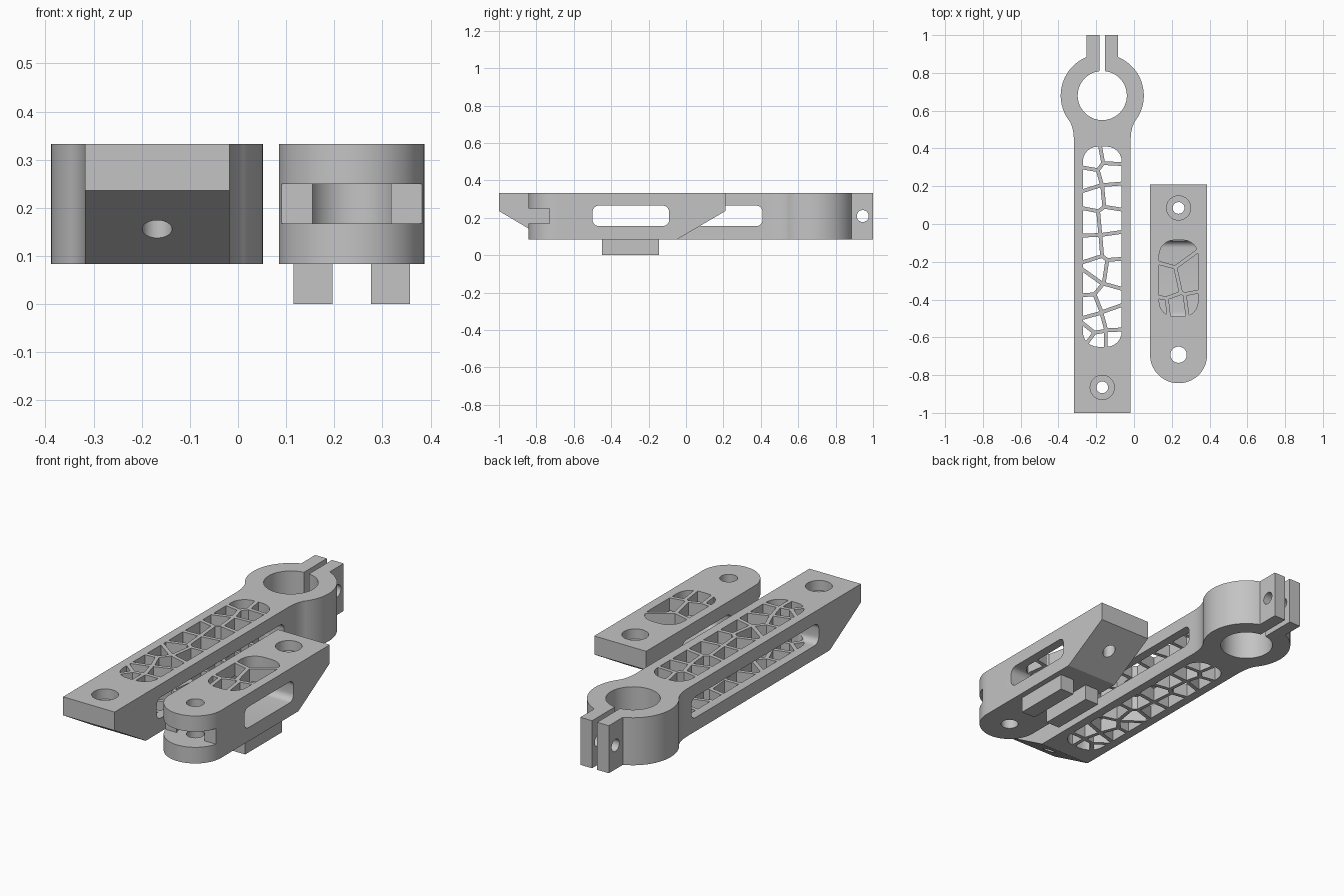
import bpy, bmesh, math
from mathutils import Vector

if "Cube" in bpy.data.objects:
    bpy.data.objects.remove(bpy.data.objects["Cube"])

Z0, Z1 = 0.083, 0.333          # underside and top of both arms
AX, BX = -0.168, 0.236         # centre lines of the two arms

grey = bpy.data.materials.new("plain grey")
grey.diffuse_color = (0.55, 0.55, 0.55, 1)
grey.use_nodes = True
grey.node_tree.nodes["Principled BSDF"].inputs["Base Color"].default_value = grey.diffuse_color


def prisms(name, outlines, lo, hi, axis="z"):
    """Extrude 2D outlines along z (x, y) or along x (y, z) into one object."""
    bm = bmesh.new()
    for pts in outlines:
        def place(p, h):
            return (p[0], p[1], h) if axis == "z" else (h, p[0], p[1])
        a = [bm.verts.new(place(p, lo)) for p in pts]
        b = [bm.verts.new(place(p, hi)) for p in pts]
        bm.faces.new(a[::-1])
        bm.faces.new(b)
        for i in range(len(pts)):
            j = (i + 1) % len(pts)
            bm.faces.new((a[i], a[j], b[j], b[i]))
    bmesh.ops.recalc_face_normals(bm, faces=bm.faces)
    me = bpy.data.meshes.new(name)
    bm.to_mesh(me)
    bm.free()
    ob = bpy.data.objects.new(name, me)
    bpy.context.collection.objects.link(ob)
    me.materials.append(grey)
    return ob


def arc(cx, cy, r, a0, a1, n):
    return [(cx + r * math.cos(math.radians(a0 + (a1 - a0) * i / n)),
             cy + r * math.sin(math.radians(a0 + (a1 - a0) * i / n))) for i in range(n + 1)]


def circle(cx, cy, r, n=40):
    return arc(cx, cy, r, 0, 360, n)[:-1]


def rect(x0, x1, y0, y1):
    return [(x0, y0), (x1, y0), (x1, y1), (x0, y1)]


def round_rect(x0, x1, y0, y1, r, n=6):
    return (arc(x1 - r, y1 - r, r, 0, 90, n) + arc(x0 + r, y1 - r, r, 90, 180, n)
            + arc(x0 + r, y0 + r, r, 180, 270, n) + arc(x1 - r, y0 + r, r, 270, 360, n))


def cut(ob, outlines, lo, hi, axis="z"):
    """Subtract prisms from an object."""
    tool = prisms("cutter", outlines, lo, hi, axis)
    tool.hide_render = True
    m = ob.modifiers.new("cut", "BOOLEAN")
    m.operation, m.solver, m.object = "DIFFERENCE", "EXACT", tool
    bpy.context.view_layer.objects.active = ob
    bpy.ops.object.modifier_apply(modifier=m.name)
    bpy.data.objects.remove(tool)


def clip(poly, mid, n):
    """Keep the part of a convex polygon behind the line through mid."""
    out = []
    for i, p in enumerate(poly):
        q = poly[(i + 1) % len(poly)]
        dp, dq = (Vector(p) - mid).dot(n), (Vector(q) - mid).dot(n)
        if dp <= 0:
            out.append(p)
        if dp * dq < 0:
            out.append(tuple(Vector(p).lerp(Vector(q), dp / (dp - dq))))
    return out


def cells(window, seeds, gap):
    """Organic lattice openings: window split between seeds, struts of width gap."""
    result = []
    for s in map(Vector, seeds):
        poly = window
        for t in map(Vector, seeds):
            if s != t:
                n = (t - s).normalized()
                poly = clip(poly, (s + t) / 2 - n * gap / 2, n)
        # drop near-duplicate points
        poly = [p for i, p in enumerate(poly) if (Vector(p) - Vector(poly[i - 1])).length > 0.002]
        if len(poly) > 2:
            result.append(poly)
    return result


def smooth(ob):
    bpy.ops.object.select_all(action="DESELECT")
    ob.select_set(True)
    bpy.context.view_layer.objects.active = ob
    bpy.ops.object.shade_smooth_by_angle(angle=math.radians(30))


# Long arm: straight bar, neck fillet, split ring and clamp ears in one outline
RY = 0.68
half = ([(0.15, -1), (0.15, 0.45), (0.153, 0.485), (0.16, 0.515)]
        + arc(0, RY, 0.22, -39.4, 67.8, 32)
        + [(0.083, 1), (0.015, 1)] + arc(0, RY, 0.13, 83.4, -90, 36))
outline = [(AX + x, y) for x, y in half] + [(AX - x, y) for x, y in half[-2::-1]]
long_arm = prisms("long_clamp_arm", [outline], Z0, Z1)

# Sloped nose, side window, screw hole and clamp bolt hole
cut(long_arm, [[(-1.1, 0.295), (-0.742, Z0), (-0.70, 0.058), (-1.1, 0.0)]], -0.6, 0.2, "x")
cut(long_arm, [round_rect(-0.65, 0.41, 0.155, 0.265, 0.035)], -0.6, 0.2, "x")
cut(long_arm, [circle(AX, -0.865, 0.031)], 0, 0.5)
cut(long_arm, [circle(AX, -0.865, 0.064)], 0.28, 0.5)
cut(long_arm, [circle(0.945, 0.209, 0.032, 28)], -0.6, 0.2, "x")

# Lattice through both skins of the long arm
seeds = [(-0.225, 0.35), (-0.115, 0.37), (-0.245, 0.235), (-0.12, 0.27), (-0.215, 0.14),
         (-0.11, 0.15), (-0.24, 0.01), (-0.13, 0.02), (-0.235, -0.13), (-0.11, -0.12),
         (-0.2, -0.24), (-0.1, -0.255), (-0.25, -0.31), (-0.14, -0.4), (-0.24, -0.44),
         (-0.105, -0.5), (-0.215, -0.53), (-0.1, -0.62), (-0.2, -0.62), (-0.255, -0.58)]
window = round_rect(AX - 0.103, AX + 0.103, -0.65, 0.41, 0.08)
cut(long_arm, cells(window, seeds, 0.02), 0, 0.5)
smooth(long_arm)

# Short arm: bar with a rounded front end
short_arm = prisms("short_fork_arm", [
    [(BX + 0.151, 0.21), (BX - 0.151, 0.21)] + arc(BX, -0.692, 0.151, 180, 360, 40)], Z0, Z1)
cut(short_arm, [[(0.3, 0.288), (0.3, 0.0), (-0.09, 0.06), (-0.05, Z0)]], 0, 0.5, "x")
cut(short_arm, [round_rect(-0.5, -0.09, 0.155, 0.265, 0.035)], 0, 0.5, "x")
cut(short_arm, [circle(BX, 0.085, 0.031), circle(BX, -0.692, 0.043)], 0, 0.5)
cut(short_arm, [circle(BX, 0.085, 0.064)], 0.28, 0.5)

# Fork gap with a round clearance behind it
cut(short_arm, [rect(0, 0.5, -0.9, -0.73)], 0.168, 0.25)
cut(short_arm, [circle(BX, -0.692, 0.09)], 0.168, 0.25)

# Lattice in the top skin of the short arm
seeds = [(0.205, -0.14), (0.3, -0.27), (0.162, -0.30), (0.225, -0.47), (0.335, -0.455), (0.14, -0.48)]
window = round_rect(BX - 0.103, BX + 0.103, -0.49, -0.085, 0.08)
cut(short_arm, cells(window, seeds, 0.02), 0.21, 0.5)
smooth(short_arm)

# Pair of mounting tabs under the short arm
for side, label in ((-1, "left"), (1, "right")):
    x0, x1 = sorted((BX + side * 0.04, BX + side * 0.121))
    prisms(label + "_mounting_tab", [rect(x0, x1, -0.45, -0.145)], 0, Z0)
